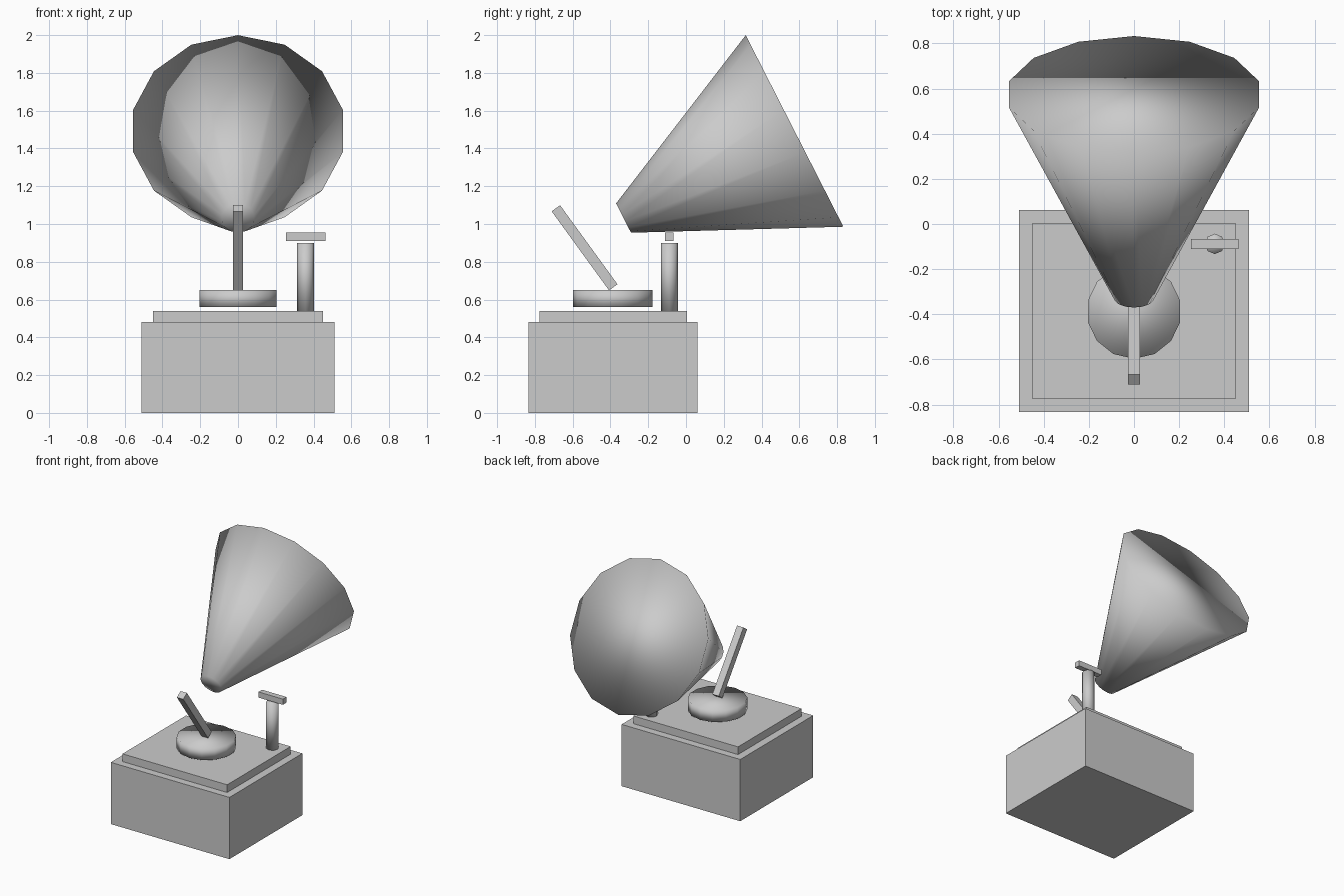
import bpy
from math import radians

if "Cube" in bpy.data.objects:
    bpy.data.objects.remove(bpy.data.objects["Cube"])


def box(name, loc, size, tilt=0):
    bpy.ops.mesh.primitive_cube_add(size=1, location=loc)
    ob = bpy.context.object
    ob.name = name
    ob.scale = size
    bpy.ops.object.transform_apply(location=False, rotation=False, scale=True)
    ob.rotation_euler.x = radians(tilt)
    return ob


def frustum(name, loc, sides, r_low, r_high, depth, tilt=0):
    # fully smooth-shaded, capped at both ends
    bpy.ops.mesh.primitive_cone_add(vertices=sides, radius1=r_low, radius2=r_high,
                                    depth=depth, location=loc,
                                    rotation=(radians(tilt), 0, 0))
    ob = bpy.context.object
    ob.name = name
    bpy.ops.object.shade_smooth()
    return ob


# Cabinet and its top plate
box("cabinet", (0, -0.386, 0.24), (1.02, 0.896, 0.48))
box("top_plate", (0, -0.386, 0.51), (0.90, 0.78, 0.06))

# Turntable disc, floating just above the plate
frustum("turntable", (0, -0.387, 0.605), 14, 0.21, 0.21, 0.09)

# Leaning tone arm
box("tone_arm", (0, -0.537, 0.874), (0.055, 0.055, 0.517), tilt=36)

# Crank post and handle
frustum("crank_post", (0.358, -0.088, 0.72), 8, 0.045, 0.045, 0.36)
box("crank_handle", (0.358, -0.088, 0.933), (0.21, 0.044, 0.044))

# Horn, opening upward and to the back
frustum("horn", (0, 0.122, 1.262), 14, 0.087, 0.569, 1.016, tilt=-63)
